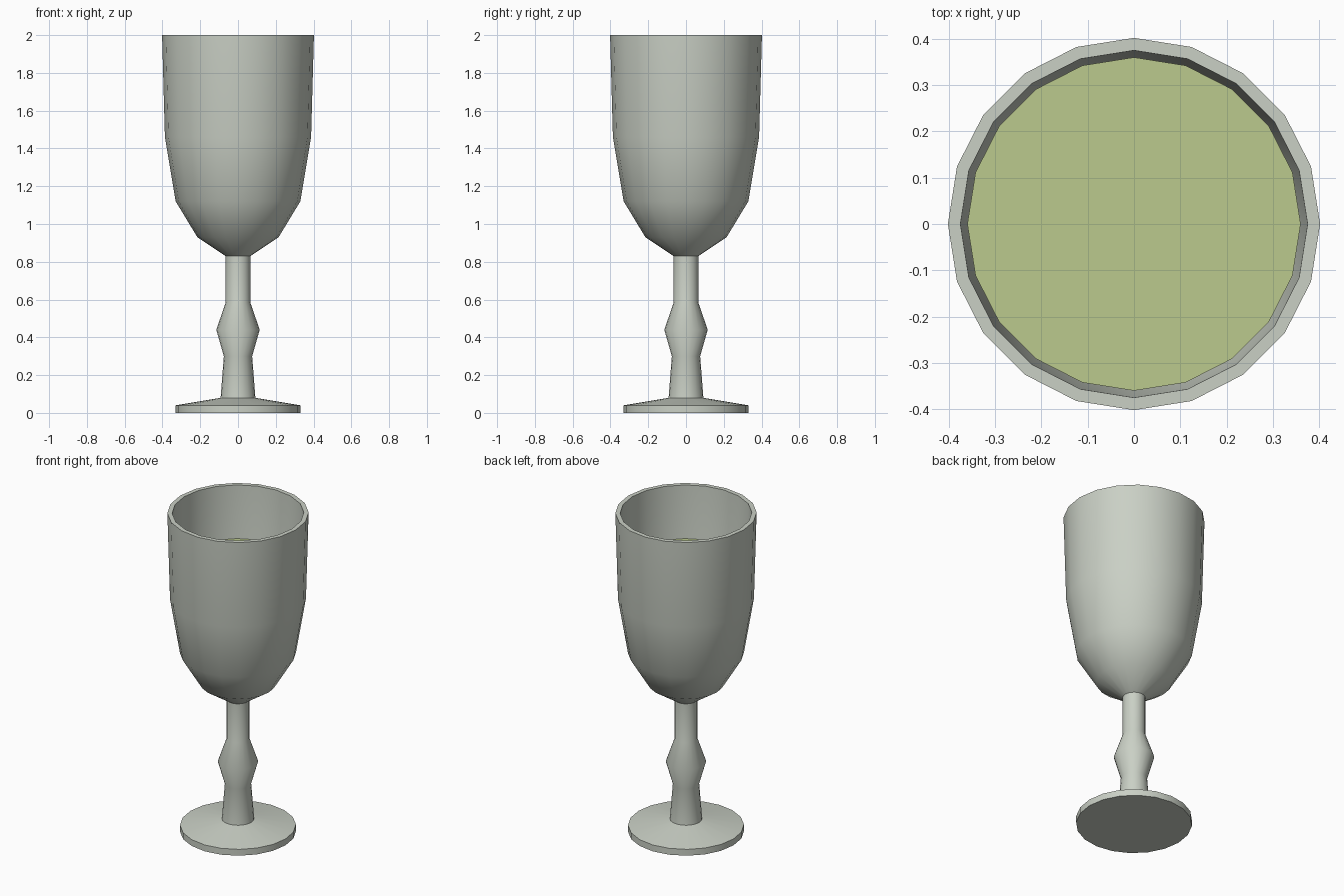
import bpy
import bmesh
from math import radians, tau
from mathutils import Vector

SIDES = 20

cube = bpy.data.objects.get("Cube")
if cube:
    bpy.data.objects.remove(cube, do_unlink=True)


def make_material(name, rgb):
    mat = bpy.data.materials.new(name)
    mat.use_nodes = True
    mat.diffuse_color = (*rgb, 1)
    mat.node_tree.nodes["Principled BSDF"].inputs["Base Color"].default_value = (*rgb, 1)
    return mat


def lathe(name, profile, mat):
    """Spin a (radius, height) profile around the z axis."""
    bm = bmesh.new()
    verts = [bm.verts.new((r, 0, z)) for r, z in profile]
    edges = [bm.edges.new(pair) for pair in zip(verts, verts[1:])]
    bmesh.ops.spin(bm, geom=verts + edges, cent=(0, 0, 0), axis=(0, 0, 1),
                   angle=tau, steps=SIDES, use_merge=False)
    bmesh.ops.remove_doubles(bm, verts=bm.verts, dist=0.0005)
    bmesh.ops.recalc_face_normals(bm, faces=bm.faces)
    mesh = bpy.data.meshes.new(name)
    bm.to_mesh(mesh)
    bm.free()
    mesh.materials.append(mat)
    obj = bpy.data.objects.new(name, mesh)
    bpy.context.collection.objects.link(obj)
    bpy.ops.object.select_all(action="DESELECT")
    obj.select_set(True)
    bpy.context.view_layer.objects.active = obj
    bpy.ops.object.shade_smooth_by_angle(angle=radians(45))
    return obj


glass = make_material("pale grey glass", (0.59, 0.63, 0.56))
drink = make_material("pale green drink", (0.50, 0.59, 0.27))

# Foot, stem, outer bowl, rim and inner bowl in one closed outline
foot = [(0, 0), (0.33, 0), (0.33, 0.04), (0.092, 0.08)]
stem = [(0.075, 0.30), (0.115, 0.44), (0.065, 0.585), (0.065, 0.83)]
bowl = [(0.215, 0.93), (0.33, 1.12), (0.387, 1.46), (0.402, 2)]
inside = [(0.375, 2), (0.355, 1.46), (0.30, 1.14), (0.195, 0.96), (0, 0.87)]
lathe("goblet", foot + stem + bowl + inside, glass)

# Drink filling the bowl, just clear of its inner wall
level = [(0, 1.67), (0.36, 1.67)]
body = [(r * 0.985, z + 0.005) for r, z in inside[1:]]
lathe("drink", level + body, drink)
